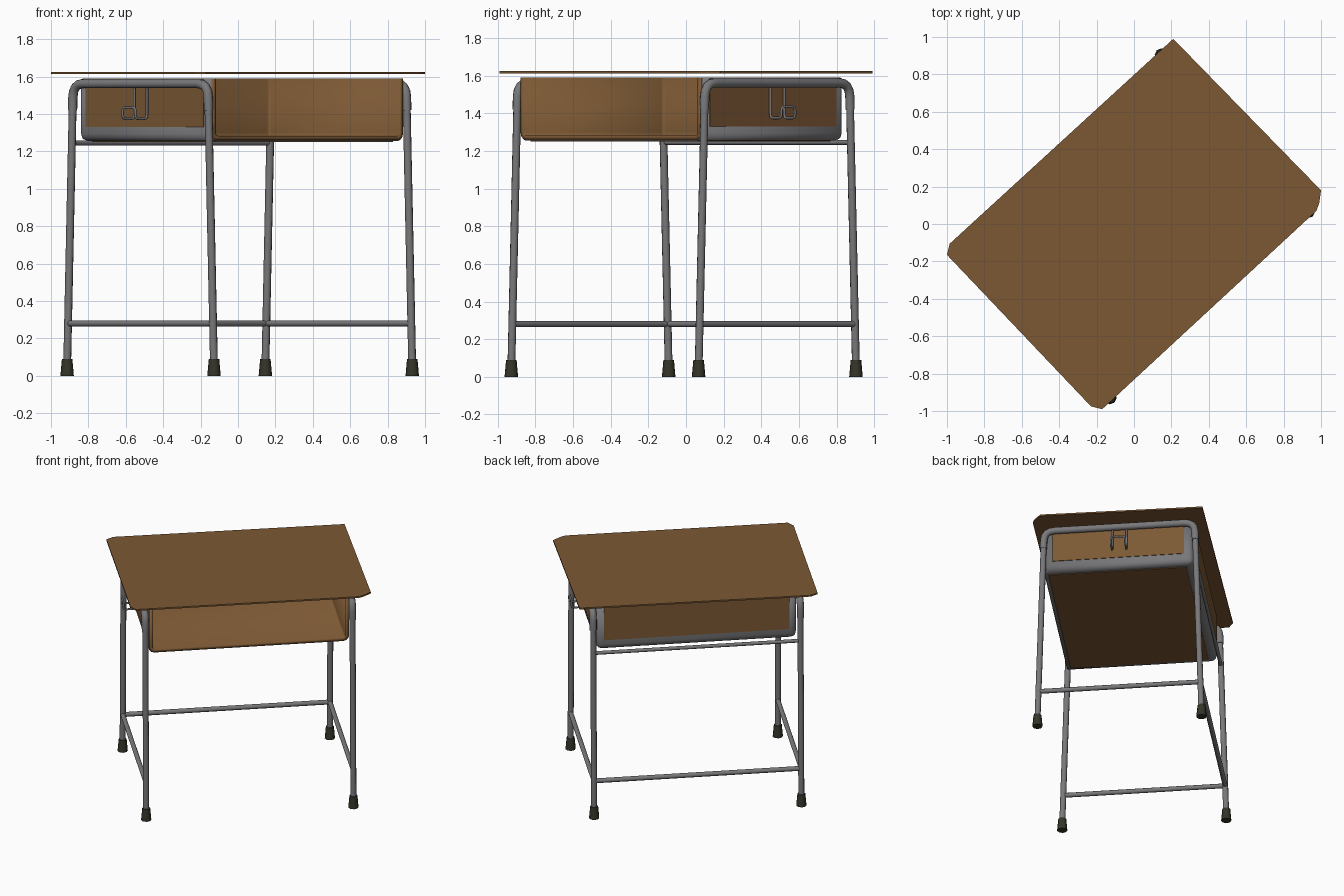
import bpy, bmesh, math
from mathutils import Matrix, Vector

if "Cube" in bpy.data.objects:
    bpy.data.objects.remove(bpy.data.objects["Cube"])

# The desk is built along its own axes, then turned about z
TURN = Matrix.Translation((0.009, -0.0125, 0)) @ Matrix.Rotation(math.radians(43.2), 4, 'Z')


def material(name, rgb):
    m = bpy.data.materials.new(name)
    m.diffuse_color = (*rgb, 1)
    m.use_nodes = True
    m.node_tree.nodes["Principled BSDF"].inputs["Base Color"].default_value = m.diffuse_color
    return m


WOOD = material("brown wood", (0.20, 0.098, 0.034))
STEEL = material("grey steel", (0.19, 0.19, 0.20))
RUBBER = material("black rubber", (0.035, 0.035, 0.022))


def add(name, mesh, mat, turn=True, smooth=False):
    ob = bpy.data.objects.new(name, mesh)
    bpy.context.collection.objects.link(ob)
    mesh.materials.clear()
    mesh.materials.append(mat)
    if turn:
        ob.matrix_world = TURN
    if smooth:
        bpy.ops.object.select_all(action='DESELECT')
        ob.select_set(True)
        bpy.context.view_layer.objects.active = ob
        bpy.ops.object.shade_smooth_by_angle(angle=math.radians(50))
    return ob


def fillet(points, r, steps=4):
    """Round the inner corners of a path."""
    pts = [Vector(p) for p in points]
    out = [pts[0]]
    for a, b, c in zip(pts, pts[1:], pts[2:]):
        p, q = b + (a - b).normalized() * r, b + (c - b).normalized() * r
        for i in range(steps + 1):
            t = i / steps
            out.append(p * (1 - t) ** 2 + b * 2 * t * (1 - t) + q * t * t)
    return out + [pts[-1]]


def tube(name, points, radius, bend=0):
    if bend:
        points = fillet(points, bend)
    cu = bpy.data.curves.new(name, 'CURVE')
    cu.dimensions = '3D'
    cu.bevel_depth = radius
    cu.bevel_resolution = 3
    cu.use_fill_caps = True
    sp = cu.splines.new('POLY')
    sp.points.add(len(points) - 1)
    for sp_pt, p in zip(sp.points, points):
        sp_pt.co = (*p, 1)
    tmp = bpy.data.objects.new(name, cu)
    bpy.context.collection.objects.link(tmp)
    dg = bpy.context.evaluated_depsgraph_get()
    mesh = bpy.data.meshes.new_from_object(tmp.evaluated_get(dg))
    bpy.data.objects.remove(tmp)
    return add(name, mesh, STEEL, smooth=True)


def box(name, lo, hi, mat):
    bm = bmesh.new()
    bmesh.ops.create_cube(bm, size=1)
    for v in bm.verts:
        v.co = [l + (c + 0.5) * (h - l) for l, h, c in zip(lo, hi, v.co)]
    me = bpy.data.meshes.new(name)
    bm.to_mesh(me)
    return add(name, me, mat)


def open_tray(name, lo, hi, mat, wall, bevel):
    """Box without top and front, with rounded lower and back edges."""
    bm = bmesh.new()
    bmesh.ops.create_cube(bm, size=1)
    gone = [f for f in bm.faces if f.normal.z > 0.9 or f.normal.y < -0.9]
    bmesh.ops.delete(bm, geom=gone, context='FACES')
    for v in bm.verts:
        v.co = [l + (c + 0.5) * (h - l) for l, h, c in zip(lo, hi, v.co)]
    edges = [e for e in bm.edges if len(e.link_faces) == 2]
    bmesh.ops.bevel(bm, geom=edges, offset=bevel, segments=3, profile=0.5, affect='EDGES')
    me = bpy.data.meshes.new(name)
    bm.to_mesh(me)
    ob = add(name, me, mat, smooth=True)
    mod = ob.modifiers.new("wall", 'SOLIDIFY')
    mod.thickness = wall
    mod.offset = -1
    return ob


U = 0.727                                  # half distance between the end frames


def leg_v(z):
    return 0.575 - 0.031 * z               # legs lean inward as they rise


# Desk top: thin board with small clipped corners
outline = [(0.21, 0.99), (-0.985, -0.105), (-1, -0.165), (-0.23, -0.975),
           (-0.17, -0.99), (0.975, 0.07), (0.99, 0.11), (1, 0.18)]
bm = bmesh.new()
face = bm.faces.new([bm.verts.new((x, y, 1.613)) for x, y in outline])
ext = bmesh.ops.extrude_face_region(bm, geom=[face])
for g in ext['geom']:
    if isinstance(g, bmesh.types.BMVert):
        g.co.z = 1.624
bmesh.ops.recalc_face_normals(bm, faces=bm.faces)
me = bpy.data.meshes.new("desk_top")
bm.to_mesh(me)
add("desk_top", me, WOOD, turn=False)

for side, end in ((-1, "left"), (1, "right")):
    u = side * U
    # Arched upper frame tube
    v = leg_v(1.42)
    w = leg_v(1.56)
    tube(f"{end}_arch", [(u, -v, 1.42), (u, -w, 1.562), (u, w, 1.562), (u, v, 1.42)], 0.025, 0.075)
    for s, where in ((-1, "front"), (1, "back")):
        # Leg
        tube(f"{end}_{where}_leg", [(u, s * leg_v(0.05), 0.05), (u, s * leg_v(1.45), 1.45)], 0.021)
        # Flared rubber foot
        bm = bmesh.new()
        bmesh.ops.create_cone(bm, cap_ends=True, segments=8, radius1=0.036, radius2=0.028, depth=0.09,
                              matrix=Matrix.Translation((u, s * leg_v(0.045), 0.045)))
        me = bpy.data.meshes.new("foot")
        bm.to_mesh(me)
        add(f"{end}_{where}_foot", me, RUBBER, smooth=True)
    # Low end rail
    v = leg_v(0.28)
    tube(f"{end}_foot_rail", [(u, -v, 0.28), (u, v, 0.28)], 0.017)
    # Double wire bag hook
    o = u + side * 0.085
    tube(f"{end}_hook", [(u, -0.05, 1.55), (u, -0.05, 1.375), (o, -0.05, 1.375), (o, -0.05, 1.435),
                         (o, 0.05, 1.435), (o, 0.05, 1.375), (u, 0.05, 1.375), (u, 0.05, 1.55)], 0.007, 0.022)
    # Brown end panel of the tray
    box(f"{end}_tray_panel", (side * 0.704 - 0.003, -0.47, 1.33), (side * 0.704 + 0.003, 0.45, 1.585), WOOD)

# Back rails
tube("back_foot_rail", [(-U, leg_v(0.28), 0.28), (U, leg_v(0.28), 0.28)], 0.017)
tube("back_upper_rail", [(-U, leg_v(1.245), 1.245), (U, leg_v(1.245), 1.245)], 0.013)

# Tray: steel shell, wooden liner open at the front, brown outer panels
open_tray("tray_shell", (-0.703, -0.525, 1.255), (0.703, 0.515, 1.588), STEEL, 0.006, 0.04)
open_tray("tray_liner", (-0.698, -0.533, 1.26), (0.698, 0.51, 1.59), WOOD, 0.024, 0.037)
box("tray_back_panel", (-0.65, 0.513, 1.33), (0.65, 0.519, 1.585), WOOD)
box("tray_bottom_panel", (-0.65, -0.505, 1.251), (0.65, 0.46, 1.257), WOOD)
